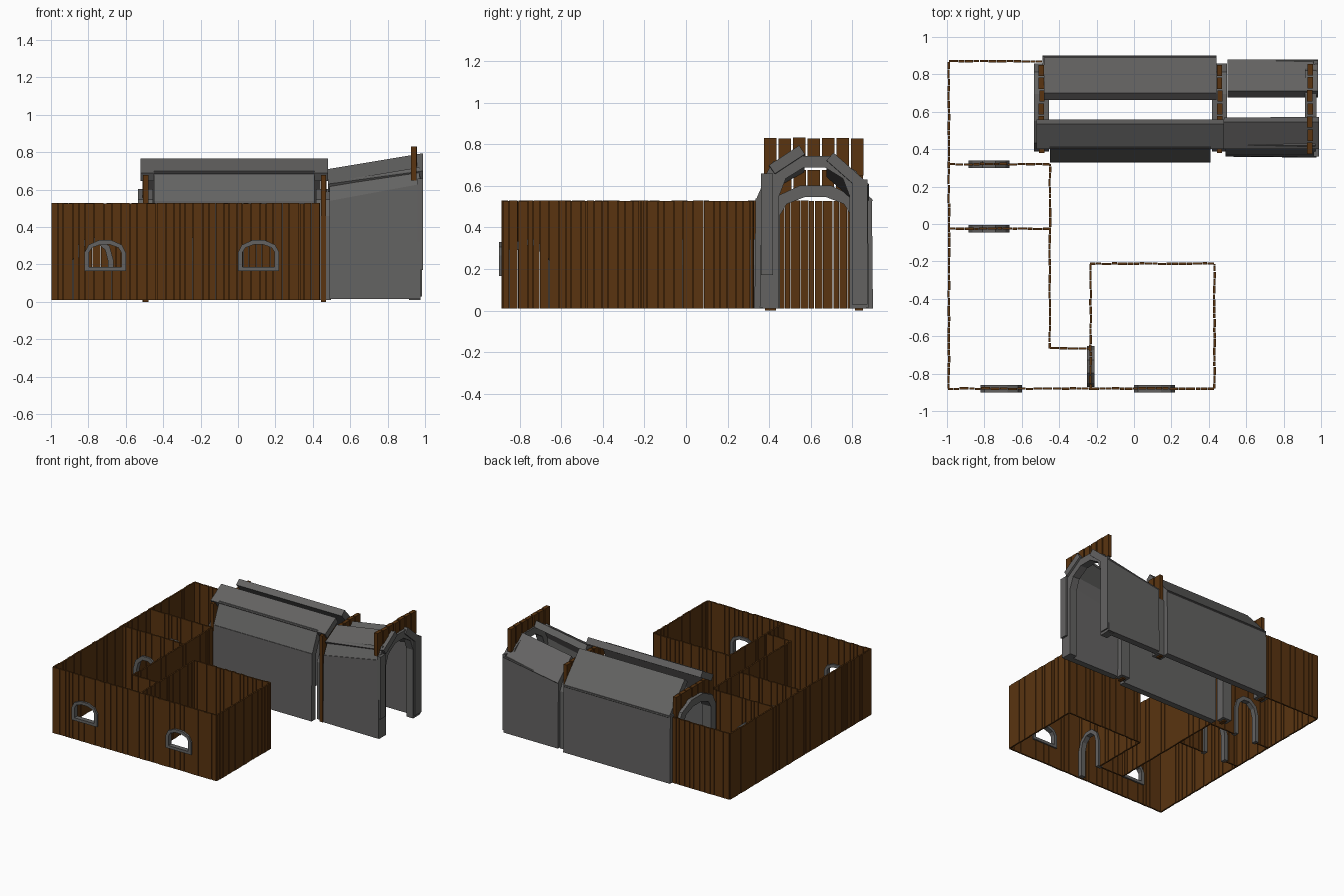
import bpy, bmesh, math, random
from mathutils import Vector

if "Cube" in bpy.data.objects:
    bpy.data.objects.remove(bpy.data.objects["Cube"])
random.seed(4)

def material(name, col):
    m = bpy.data.materials.new(name)
    m.diffuse_color = (*col, 1)
    m.use_nodes = True
    m.node_tree.nodes["Principled BSDF"].inputs["Base Color"].default_value = m.diffuse_color
    return m

WOOD = material("brown_wood", (0.10, 0.034, 0.005))
STONE = material("grey_stone", (0.125, 0.123, 0.121))

def hexa(bm, a, b):
    """Solid between two matching quads."""
    va = [bm.verts.new(p) for p in a]
    vb = [bm.verts.new(p) for p in b]
    bm.faces.new(va)
    bm.faces.new(vb[::-1])
    for i in range(4):
        j = (i + 1) % 4
        bm.faces.new((va[j], va[i], vb[i], vb[j]))

def finish(bm, name, mat):
    bmesh.ops.recalc_face_normals(bm, faces=bm.faces[:])
    me = bpy.data.meshes.new(name)
    bm.to_mesh(me)
    bm.free()
    me.materials.append(mat)
    ob = bpy.data.objects.new(name, me)
    bpy.context.collection.objects.link(ob)
    return ob

def place(axis, s, d, z):
    """Along-wall position s, across-wall position d."""
    return (s, d, z) if axis == 'x' else (d, s, z)

def extrude_quad(bm, axis, quad, d0, d1):
    hexa(bm, [place(axis, s, d0, z) for s, z in quad], [place(axis, s, d1, z) for s, z in quad])

def arch(c, half, spring, top, n=5):
    return [(c - half * math.cos(math.pi * i / n),
             spring + (top - spring) * math.sin(math.pi * i / n)) for i in range(n + 1)]

def height(line, s):
    for (a, za), (b, zb) in zip(line, line[1:]):
        if a - 1e-6 <= s <= b + 1e-6:
            return za + (zb - za) * (s - a) / (b - a)

def plank_wall(name, axis, d, s0, s1, z0=0.01, z1=0.53, holes=(), width=(0.025, 0.055),
               gap=0.003, thick=0.012, jitter=0.002):
    """Row of upright boards, cut around arched openings (top line, sill height)."""
    bm = bmesh.new()
    s = s0
    while s < s1 - 0.005:
        e = min(s + random.uniform(*width), s1)
        if s1 - e < 0.012:
            e = s1
        off = d + random.uniform(-jitter, jitter)
        d0, d1 = off - thick / 2, off + thick / 2
        top = z1 - random.uniform(0, 0.004)
        a, b = s, e - gap
        cuts = sorted({a, b} | {p[0] for line, _ in holes for p in line if a < p[0] < b})
        for u, v in zip(cuts, cuts[1:]):
            m = (u + v) / 2
            hole = next((h for h in holes if h[0][0][0] < m < h[0][-1][0]), None)
            if not hole:
                extrude_quad(bm, axis, [(u, z0), (v, z0), (v, top), (u, top)], d0, d1)
                continue
            line, sill = hole
            hu, hv = max(z0, height(line, u)), max(z0, height(line, v))
            extrude_quad(bm, axis, [(u, hu), (v, hv), (v, top), (u, top)], d0, d1)
            if sill > z0:
                extrude_quad(bm, axis, [(u, z0), (v, z0), (v, sill), (u, sill)], d0, d1)
        s = e
    return finish(bm, name, WOOD)

def arch_frame(name, axis, d0, d1, c, outer, inner, spring, top_o, top_i, z0, sill=0):
    """Stone arch of straight blocks standing on two legs, with an optional sill."""
    bm = bmesh.new()
    o = [(c - outer, z0)] + arch(c, outer, spring, top_o) + [(c + outer, z0)]
    i = [(c - inner, z0)] + arch(c, inner, spring, top_i) + [(c + inner, z0)]
    for k in range(len(o) - 1):
        extrude_quad(bm, axis, [o[k], o[k + 1], i[k + 1], i[k]], d0, d1)
    if sill:
        extrude_quad(bm, axis, [(c - inner, z0), (c + inner, z0),
                                (c + inner, z0 + sill), (c - inner, z0 + sill)], d0, d1)
    return finish(bm, name, STONE)

def panel(name, x0, x1, a0, b0, a1=None, b1=None, t=0.05):
    """Thick slab from edge a up to edge b (y, z) at each end, thickened to the inside."""
    bm = bmesh.new()
    def section(x, a, b):
        a, b = Vector(a), Vector(b)
        n = Vector((-(b - a).y, (b - a).x)).normalized() * t
        if n.dot(Vector((0.62, 0.2)) - (a + b) / 2) < 0:
            n = -n
        return [(x, *p) for p in (a, b, b + n, a + n)]
    hexa(bm, section(x0, a0, b0), section(x1, a1 or a0, b1 or b0))
    return finish(bm, name, STONE)

def block(name, x0, x1, y0, y1, z0, z1):
    bm = bmesh.new()
    extrude_quad(bm, 'x', [(x0, z0), (x1, z0), (x1, z1), (x0, z1)], y0, y1)
    return finish(bm, name, STONE)

# Openings in the timber rooms
def window_hole(c):
    return (arch(c, 0.098, 0.265, 0.32), 0.178)

def door_hole(c):
    return (arch(c, 0.095, 0.22, 0.335), 0)

# Timber room walls
plank_wall("front_wall", 'x', -0.88, -0.995, 0.43, holes=[window_hole(-0.71), window_hole(0.11)])
plank_wall("left_wall", 'y', -0.99, -0.88, 0.87)
plank_wall("back_wall", 'x', 0.87, -0.99, -0.49)
plank_wall("upper_room_wall", 'x', 0.32, -0.99, -0.45, holes=[door_hole(-0.775)])
plank_wall("middle_room_wall", 'x', -0.025, -0.99, -0.45, holes=[door_hole(-0.775)])
plank_wall("inner_side_wall", 'y', -0.45, -0.665, 0.325)
plank_wall("short_step_wall", 'x', -0.665, -0.45, -0.23)
plank_wall("small_room_left_wall", 'y', -0.232, -0.88, -0.21, holes=[door_hole(-0.762)])
plank_wall("small_room_back_wall", 'x', -0.212, -0.235, 0.43)
plank_wall("small_room_right_wall", 'y', 0.43, -0.88, -0.21)

# Stone window and door frames
for n, c in (("left", -0.71), ("right", 0.11)):
    arch_frame(n + "_window_frame", 'x', -0.9, -0.862, c, 0.11, 0.086, 0.265, 0.333, 0.308, 0.165, 0.022)
for n, axis, d, c in (("upper", 'x', 0.32, -0.775), ("middle", 'x', -0.025, -0.775),
                      ("small_room", 'y', -0.232, -0.762)):
    arch_frame(n + "_door_frame", axis, d - 0.02, d + 0.02, c, 0.11, 0.08, 0.22, 0.35, 0.318, 0.01)

# Stone hall: arches with timber gables
for n, x in (("left", -0.495), ("middle", 0.457)):
    arch_frame(n + "_hall_arch", 'y', x - 0.04, x + 0.04, 0.623, 0.235, 0.17, 0.46, 0.61, 0.55, 0.01)
    plank_wall(n + "_hall_gable", 'y', x, 0.38, 0.86, 0, 0.68, [(arch(0.623, 0.19, 0.46, 0.57), 0)],
               (0.0685, 0.0686), 0.009, 0.028, 0.003)
arch_frame("entrance_arch", 'y', 0.915, 0.975, 0.618, 0.25, 0.17, 0.55, 0.755, 0.695, 0.01)
plank_wall("entrance_gable", 'y', 0.94, 0.375, 0.865, 0.65, 0.832, [(arch(0.618, 0.2, 0.55, 0.71), 0)],
           (0.07, 0.0701), 0.01, 0.03, 0.003)
block("entrance_front_pier", 0.96, 0.99, 0.36, 0.42, 0.17, 0.66)
block("entrance_back_pier", 0.96, 0.985, 0.80, 0.875, 0.03, 0.63)

# Stone hall: long section panels
panel("hall_front_wall", -0.45, 0.41, (0.33, 0.01), (0.335, 0.54))
panel("hall_front_slope", -0.45, 0.41, (0.335, 0.53), (0.41, 0.70))
panel("hall_front_roof", -0.52, 0.48, (0.40, 0.69), (0.535, 0.768))
panel("hall_back_wall", -0.49, 0.44, (0.90, 0.01), (0.895, 0.54))
panel("hall_back_roof", -0.48, 0.44, (0.90, 0.53), (0.70, 0.755))

# Stone hall: entrance section, rising to the right
panel("entrance_front_wall", 0.49, 0.975, (0.36, 0.015), (0.365, 0.54), (0.355, 0.015), (0.365, 0.63))
panel("entrance_front_slope", 0.49, 0.97, (0.365, 0.53), (0.42, 0.64), (0.365, 0.62), (0.42, 0.72))
panel("entrance_front_roof", 0.48, 0.99, (0.40, 0.63), (0.545, 0.71), (0.40, 0.70), (0.545, 0.795))
panel("entrance_back_wall", 0.5, 0.975, (0.88, 0.015), (0.875, 0.53), (0.88, 0.015), (0.875, 0.62))
panel("entrance_back_roof", 0.5, 0.985, (0.88, 0.53), (0.71, 0.68), (0.88, 0.61), (0.71, 0.76))
